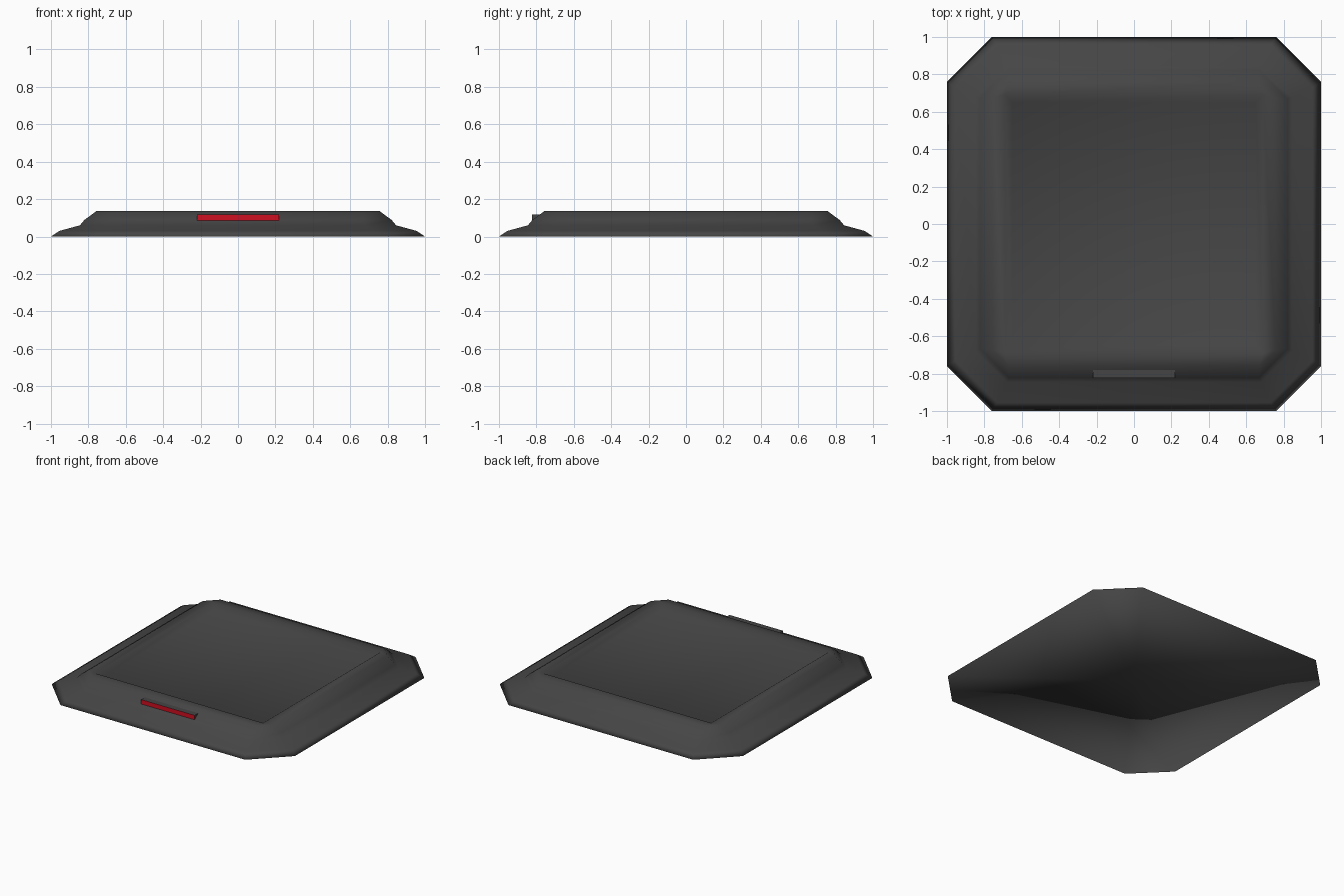
import bpy, bmesh

if "Cube" in bpy.data.objects:
    bpy.data.objects.remove(bpy.data.objects["Cube"])


def material(name, rgb):
    m = bpy.data.materials.new(name)
    m.diffuse_color = (*rgb, 1)
    m.use_nodes = True
    m.node_tree.nodes["Principled BSDF"].inputs["Base Color"].default_value = m.diffuse_color
    return m


dark = material("dark grey", (0.06, 0.06, 0.06))
red = material("signal red", (0.62, 0.005, 0.015))


def finish(name, bm, mats, smooth):
    bmesh.ops.recalc_face_normals(bm, faces=bm.faces)
    me = bpy.data.meshes.new(name)
    bm.to_mesh(me)
    bm.free()
    for m in mats:
        me.materials.append(m)
    for p in me.polygons:
        p.use_smooth = smooth
    ob = bpy.data.objects.new(name, me)
    bpy.context.collection.objects.link(ob)
    return ob


def ring(bm, half, cut, z):
    """Square of half-width `half` with corners cut off by `cut`."""
    a, b = half, half - cut
    pts = [(b, -a), (a, -b), (a, b), (b, a), (-b, a), (-a, b), (-a, -b), (-b, -a)]
    return [bm.verts.new((x, y, z)) for x, y in pts]


# Stepped pad: (half-width, corner cut, height) from the ground to the recess floor
profile = [(1.0, 0.24, 0.0), (0.955, 0.225, 0.03), (0.845, 0.165, 0.06),
           (0.822, 0.155, 0.088), (0.757, 0.085, 0.136),
           (0.69, 0.0, 0.136), (0.65, 0.0, 0.108)]
bm = bmesh.new()
rings = [ring(bm, *p) for p in profile]
for lo, hi in zip(rings, rings[1:]):
    for i in range(8):
        j = (i + 1) % 8
        bm.faces.new((lo[i], lo[j], hi[j], hi[i]))
base = bm.faces.new(rings[0][::-1])
bm.faces.new(rings[-1])
bmesh.ops.poke(bm, faces=[base])
bmesh.ops.remove_doubles(bm, verts=bm.verts, dist=0.0005)
finish("pad", bm, [dark], True)

# Small housing on the front slope, red only on its front face
bm = bmesh.new()
bmesh.ops.create_cube(bm, size=1)
for v in bm.verts:
    v.co.x *= 0.44
    v.co.y = -0.824 if v.co.y < 0 else -0.77
    v.co.z = 0.084 if v.co.z < 0 else 0.118
bm.normal_update()
for f in bm.faces:
    f.material_index = 1 if f.normal.y < -0.9 else 0
finish("front_light", bm, [dark, red], False)
